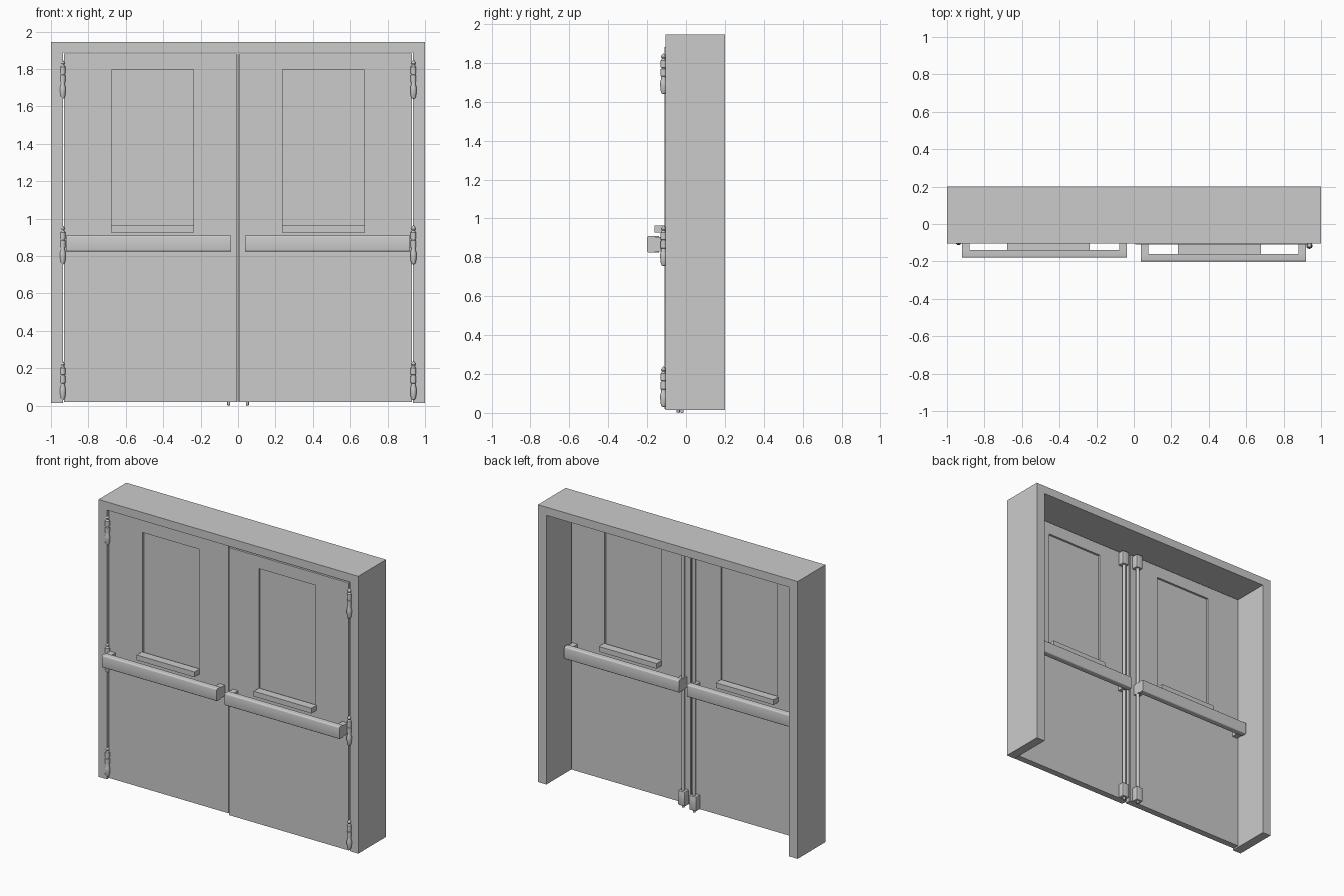
import bpy, bmesh, math
from mathutils import Vector

if "Cube" in bpy.data.objects:
    bpy.data.objects.remove(bpy.data.objects["Cube"])


def finish(name, bm, smooth=False):
    bmesh.ops.recalc_face_normals(bm, faces=bm.faces)
    me = bpy.data.meshes.new(name)
    bm.to_mesh(me)
    bm.free()
    ob = bpy.data.objects.new(name, me)
    bpy.context.collection.objects.link(ob)
    bpy.ops.object.select_all(action='DESELECT')
    ob.select_set(True)
    bpy.context.view_layer.objects.active = ob
    if smooth:
        bpy.ops.object.shade_smooth_by_angle(angle=math.radians(35))
    return ob


def box(name, x, y, z, bevel=0):
    bm = bmesh.new()
    bmesh.ops.create_cube(bm, size=1)
    for v in bm.verts:
        v.co = Vector([(a + b) / 2 + c * abs(b - a) for (a, b), c in zip((x, y, z), v.co)])
    if bevel:
        bmesh.ops.bevel(bm, geom=bm.edges[:], offset=bevel, segments=2,
                        profile=0.5, affect='EDGES')
    return finish(name, bm, bevel > 0)


def extrude(name, pts, vec, smooth=False):
    bm = bmesh.new()
    f = bm.faces.new([bm.verts.new(p) for p in pts])
    r = bmesh.ops.extrude_face_region(bm, geom=[f], use_keep_orig=True)
    bmesh.ops.translate(bm, vec=vec, verts=[v for v in r['geom'] if isinstance(v, bmesh.types.BMVert)])
    return finish(name, bm, smooth)


def lathe(name, profile, x, y, z, segs=16):
    bm = bmesh.new()
    vs = [bm.verts.new((x + r, y, z + h)) for r, h in profile]
    es = [bm.edges.new(p) for p in zip(vs, vs[1:])]
    bmesh.ops.spin(bm, geom=vs + es, cent=(x, y, 0), axis=(0, 0, 1),
                   angle=math.tau, steps=segs)
    bmesh.ops.remove_doubles(bm, verts=bm.verts, dist=1e-5)
    return finish(name, bm, True)


# Frame: one upside-down U
outline = [(-1, .015), (-1, 1.945), (1, 1.945), (1, .015),
           (.935, .015), (.935, 1.888), (-.935, 1.888), (-.935, .015)]
extrude("door_frame", [(x, -.105, z) for x, z in outline], (0, .305, 0))

HINGE = [(0, 0), (.009, .003), (.014, .015), (.017, .045), (.017, .06), (.012, .08),
         (.011, .09), (.015, .092), (.015, .128), (.011, .13), (.011, .135),
         (.015, .137), (.015, .172), (.010, .176), (.008, .182), (.012, .19),
         (.010, .198), (0, .21)]


def leaf(s, front, side):
    back = front + .045

    def X(a, b):
        return (s * a, s * b) if s > 0 else (-b, -a)

    # Door panel with a recessed window on each face
    panel = box(side + "_door_panel", X(.009, .929), (front, back), (.02, 1.882))
    for y in ((front - .05, front + .015), (back - .015, back + .05)):
        cutter = box("window_cutter", X(.237, .673), y, (.945, 1.797))
        cutter.hide_render = True
        bpy.context.view_layer.objects.active = panel
        m = panel.modifiers.new("window", 'BOOLEAN')
        m.operation = 'DIFFERENCE'
        m.solver = 'EXACT'
        m.object = cutter
        bpy.ops.object.modifier_apply(modifier=m.name)
        bpy.data.objects.remove(cutter)

    # Ledge and push bar on both faces
    for face, d, tag in ((front, -1, "front"), (back, 1, "back")):
        def Y(a, b):
            return tuple(sorted((face + d * a, face + d * b)))
        box(f"{side}_{tag}_window_ledge", X(.235, .68), Y(-.005, .053), (.927, .963))
        # rounded bar section, extruded along x
        sec = [(.05, .825), (.05, .91)]
        sec += [(.082 + .008 * math.sin(a), .902 + .008 * math.cos(a))
                for a in (0, math.pi / 6, math.pi / 3, math.pi / 2)]
        sec += [(.082 + .008 * math.cos(a), .833 - .008 * math.sin(a))
                for a in (0, math.pi / 6, math.pi / 3, math.pi / 2)]
        extrude(f"{side}_{tag}_push_bar", [(s * .038, face + d * y, z) for y, z in sec],
                (s * .882, 0, 0), True)
        for i, (a, b) in enumerate(((.038, .078), (.88, .92))):
            box(f"{side}_{tag}_bar_bracket_{i}", X(a, b), Y(-.003, .06), (.83, .905))

    # Hinges
    for i, z in enumerate((.03, .755, 1.64)):
        lathe(f"{side}_hinge_{i}", HINGE, s * .938, front - .006, z)

    # Vertical latch rods with end housings and floor bolt on the back
    rx, ry = s * .05, back + .025
    lathe(side + "_latch_rod", [(0, 0), (.011, 0), (.011, 1.77), (0, 1.77)], rx, ry, .08, 12)
    for tag, z in (("lower", (.02, .12)), ("upper", (1.78, 1.875))):
        box(f"{side}_{tag}_latch_housing", X(.024, .076), (back - .003, back + .045), z, .004)
    lathe(side + "_floor_bolt", [(0, 0), (.008, .003), (.008, .05), (0, .05)], rx, ry, 0, 12)
    # Meeting-edge strip
    box(side + "_edge_strip", X(.004, .012), (front + .012, back - .012), (.02, 1.882))


leaf(1, -.11, "right")
leaf(-1, -.09, "left")
